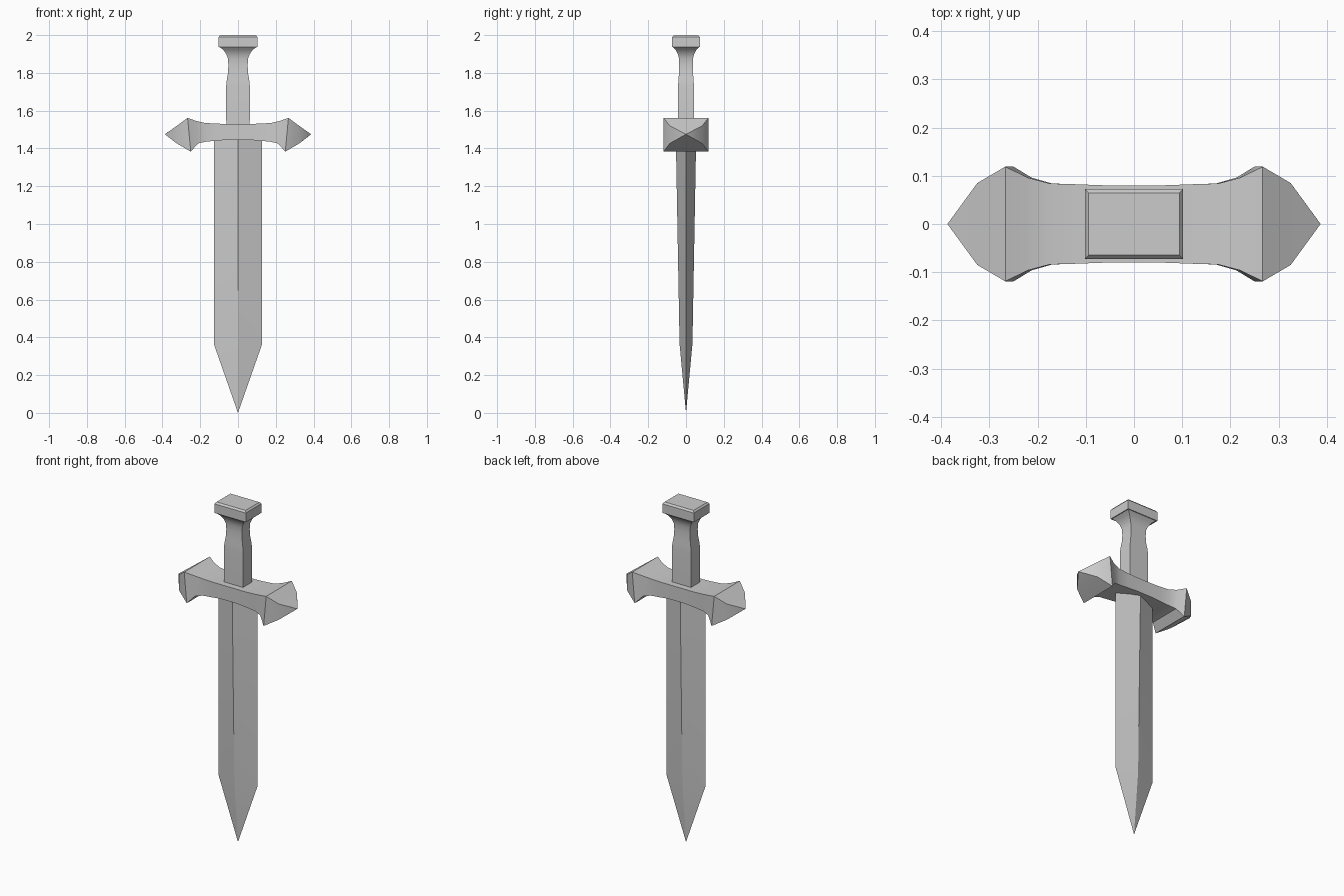
import bpy, bmesh
from math import radians

if "Cube" in bpy.data.objects:
    bpy.data.objects.remove(bpy.data.objects["Cube"])


def loft(name, rings, angle):
    """Bridge equal-length rings of points and cap both ends."""
    bm = bmesh.new()
    loops = [[bm.verts.new(p) for p in ring] for ring in rings]
    n = len(loops[0])
    for a, b in zip(loops, loops[1:]):
        for i in range(n):
            j = (i + 1) % n
            bm.faces.new((a[i], a[j], b[j], b[i]))
    bm.faces.new(loops[0][::-1])
    bm.faces.new(loops[-1])
    bmesh.ops.remove_doubles(bm, verts=bm.verts, dist=0.0005)
    bmesh.ops.recalc_face_normals(bm, faces=bm.faces)
    mesh = bpy.data.meshes.new(name)
    bm.to_mesh(mesh)
    bm.free()
    obj = bpy.data.objects.new(name, mesh)
    bpy.context.collection.objects.link(obj)
    bpy.ops.object.select_all(action='DESELECT')
    obj.select_set(True)
    bpy.context.view_layer.objects.active = obj
    bpy.ops.object.shade_smooth_by_angle(angle=radians(angle))
    return obj


def rect(x, y, z):
    return [(-x, -y, z), (x, -y, z), (x, y, z), (-x, y, z)]


def diamond(x, y, z):
    return [(-x, 0, z), (0, -y, z), (x, 0, z), (0, y, z)]


# Blade: diamond section tapering to the tip
loft("blade", [diamond(*s) for s in (
    (0.0002, 0.0002, 0.0), (0.128, 0.034, 0.365), (0.128, 0.054, 1.46))], 10)

# Crossguard: half profile (top x, top z, bottom x, bottom z, half depth), mirrored
half = [
    (0.055, 1.530, 0.055, 1.446, 0.080),
    (0.110, 1.531, 0.110, 1.441, 0.082),
    (0.175, 1.535, 0.170, 1.436, 0.084),
    (0.220, 1.545, 0.212, 1.426, 0.096),
    (0.267, 1.562, 0.250, 1.383, 0.119),
    (0.325, 1.519, 0.325, 1.427, 0.085),
    (0.387, 1.4752, 0.387, 1.4748, 0.0002),
]


def guard_ring(s, side):
    xt, zt, xb, zb, y = s
    return [(side * xt, -y, zt), (side * xt, y, zt),
            (side * xb, y, zb), (side * xb, -y, zb)]


loft("crossguard", [guard_ring(s, -1) for s in reversed(half)]
     + [guard_ring(s, 1) for s in half], 30)

# Grip: rectangular section with a waist, flaring under the pommel
loft("grip", [rect(*s) for s in (
    (0.062, 0.042, 1.50), (0.063, 0.042, 1.73), (0.059, 0.040, 1.765),
    (0.053, 0.037, 1.80), (0.051, 0.036, 1.84), (0.053, 0.037, 1.875),
    (0.062, 0.043, 1.90), (0.078, 0.055, 1.922), (0.100, 0.070, 1.938))], 30)

# Pommel: block with a chamfered top
loft("pommel", [rect(*s) for s in (
    (0.102, 0.073, 1.936), (0.102, 0.073, 1.990), (0.094, 0.064, 2.0))], 30)
